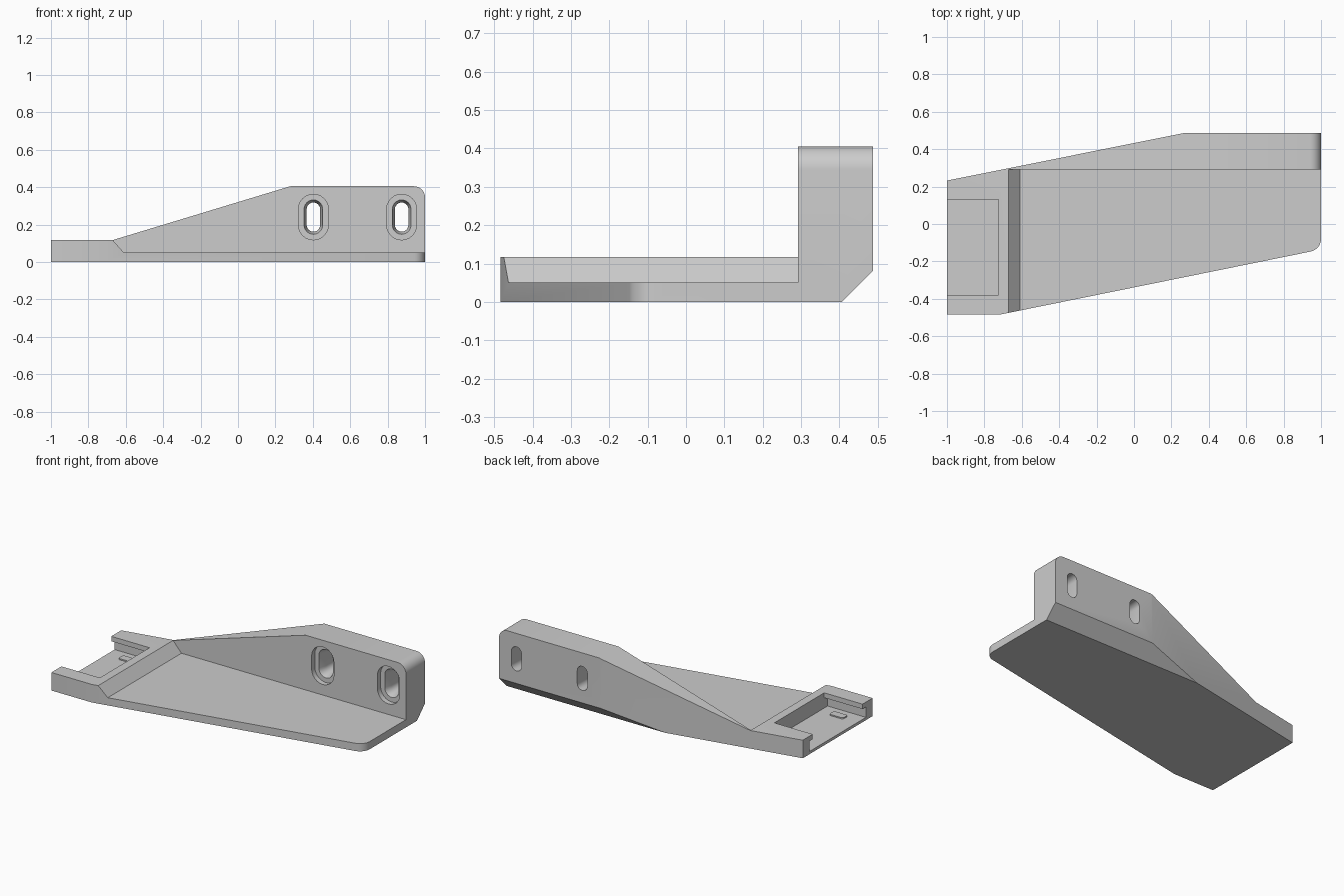
import bpy, bmesh, math
from mathutils import Vector

old = bpy.data.objects.get("Cube")
if old:
    bpy.data.objects.remove(old, do_unlink=True)

grey = bpy.data.materials.new("plain grey")
grey.use_nodes = True
colour = (0.605, 0.605, 0.605, 1)
grey.diffuse_color = colour
grey.node_tree.nodes["Principled BSDF"].inputs["Base Color"].default_value = colour


def loft(name, rings):
    """Solid skin through matching rings of points, capped at both ends."""
    bm = bmesh.new()
    loops = [[bm.verts.new(p) for p in ring] for ring in rings]
    n = len(loops[0])
    for a, b in zip(loops, loops[1:]):
        for i in range(n):
            j = (i + 1) % n
            bm.faces.new((a[i], a[j], b[j], b[i]))
    bm.faces.new(loops[0])
    bm.faces.new(loops[-1])
    bmesh.ops.recalc_face_normals(bm, faces=bm.faces)
    mesh = bpy.data.meshes.new(name)
    bm.to_mesh(mesh)
    bm.free()
    mesh.materials.append(grey)
    obj = bpy.data.objects.new(name, mesh)
    bpy.context.collection.objects.link(obj)
    return obj


def prism(name, points, axis, start, end):
    """Extrude a 2D profile along the given axis (0=x, 1=y, 2=z)."""
    def at(p, d):
        q = list(p)
        q.insert(axis, d)
        return q
    return loft(name, [[at(p, d) for p in points] for d in (start, end)])


def rounded(before, corner, after, radius, steps=10):
    """Arc replacing a profile corner."""
    c = Vector(corner)
    u = (Vector(before) - c).normalized()
    v = (Vector(after) - c).normalized()
    half = u.angle(v) / 2
    centre = c + (u + v).normalized() * (radius / math.sin(half))
    reach = radius / math.tan(half)
    a = (c + u * reach - centre).normalized()
    b = (c + v * reach - centre).normalized()
    arc = []
    for i in range(steps + 1):
        f = i / steps
        # Evenly turned blend of the two unit directions
        turn = a.angle(b)
        d = (a * math.sin((1 - f) * turn) + b * math.sin(f * turn)) / math.sin(turn)
        arc.append(tuple(centre + d * radius))
    return arc


def combine(target, tool, operation="DIFFERENCE"):
    mod = target.modifiers.new(tool.name, "BOOLEAN")
    mod.operation = operation
    mod.solver = "EXACT"
    mod.object = tool
    bpy.ops.object.select_all(action="DESELECT")
    bpy.context.view_layer.objects.active = target
    target.select_set(True)
    bpy.ops.object.modifier_apply(modifier=mod.name)
    bpy.data.objects.remove(tool, do_unlink=True)


TOP, BLOCK, FLOOR, BACK, WALL = 0.405, 0.117, 0.05, 0.487, 0.292

# Plan outline of the bracket with its rounded front corner
shoulder, end_back = (-0.71, -0.483), (1, BACK)
plan = [(-1, -0.483), shoulder]
plan += rounded(shoulder, (1, -0.136), end_back, 0.07)
plan += [end_back, (0.27, BACK), (-1, 0.232)]
bracket = prism("bracket", plan, 2, 0, 0.5)

# Front silhouette: low block, slope up, flat top with rounded end
side = [(-1.2, -0.1), (1, -0.1)]
side += rounded((1, 0), (1, TOP), (0, TOP), 0.06)
side += [(0.28, TOP), (-0.67, BLOCK), (-1.2, BLOCK)]
combine(bracket, prism("silhouette", side, 1, -1, 1), "INTERSECT")

# Open shelf in front of the wall, ending in a ramp
shelf = [(-0.67, BLOCK), (-0.61, FLOOR), (1.2, FLOOR), (1.2, 0.7), (-0.67, 0.7)]
combine(bracket, prism("shelf_cut", shelf, 1, -1, WALL))

# Chamfer along the lower back edge
chamfer = [(0.305, -0.1), (0.607, -0.1), (0.607, 0.2)]
combine(bracket, prism("chamfer_cut", chamfer, 0, -1.5, 1.5))

# Sliding slot at the narrow end, wider below its lips
slot = prism("slot_cut", [(-0.38, 0.2), (-0.38, 0.085), (-0.415, 0.085), (-0.415, 0.018),
                          (0.165, 0.018), (0.165, 0.085), (0.13, 0.085), (0.13, 0.2)],
             0, -1.2, -0.725)
combine(bracket, slot)


def stadium(x, y, radius, straight=0.042, z=0.24, steps=12):
    ring = []
    for start, shift in ((0, straight), (math.pi, -straight)):
        for i in range(steps + 1):
            a = start + math.pi * i / steps
            ring.append((x + radius * math.cos(a), y, z + shift + radius * math.sin(a)))
    return ring


# Stepped oval screw holes through the wall
for x in (0.403, 0.875):
    steps = [(0.2, 0.08), (0.325, 0.08), (0.325, 0.05), (0.375, 0.036), (0.6, 0.036)]
    combine(bracket, loft("screw_hole", [stadium(x, y, r) for y, r in steps]))

# Small round-cornered catches on the slot floor
for name, y in (("left_catch", 0.09), ("right_catch", -0.34)):
    corners = [(-0.905, y - 0.025), (-0.805, y - 0.025), (-0.805, y + 0.025), (-0.905, y + 0.025)]
    outline = []
    for i in range(4):
        outline += rounded(corners[i - 1], corners[i], corners[(i + 1) % 4], 0.015, 4)
    prism(name, outline, 2, 0.01, 0.026)

# Smooth rounded corners, sharp edges kept
bpy.ops.object.select_all(action="DESELECT")
bracket.select_set(True)
bpy.context.view_layer.objects.active = bracket
bpy.ops.object.shade_smooth_by_angle(angle=math.radians(25))
